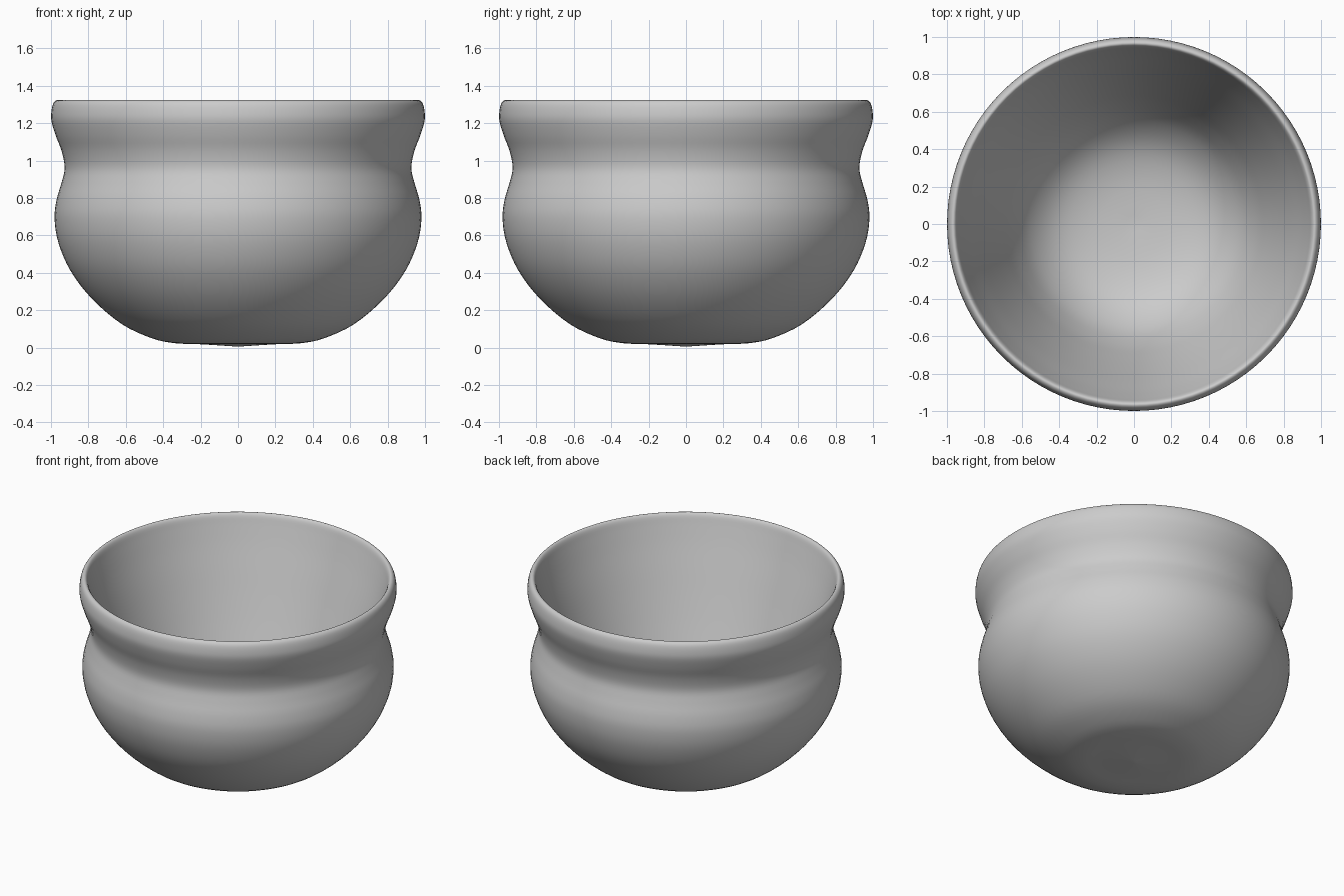
import bpy
from mathutils import Vector
from math import radians

cube = bpy.data.objects.get("Cube")
if cube:
    bpy.data.objects.remove(cube)

clay = bpy.data.materials.new("plain grey")
clay.use_nodes = True
grey = (0.6, 0.6, 0.6, 1)
clay.diffuse_color = grey
clay.node_tree.nodes["Principled BSDF"].inputs["Base Color"].default_value = grey

# Half section of the bowl: outer wall, rounded rim, inner wall
outer = [(0, 0.005), (0.1, 0.012), (0.22, 0.019), (0.34, 0.024), (0.46, 0.05), (0.62, 0.125),
         (0.78, 0.26), (0.895, 0.41), (0.96, 0.56), (0.981, 0.69), (0.97, 0.79),
         (0.944, 0.88), (0.927, 0.96), (0.943, 1.05), (0.975, 1.135), (0.997, 1.21),
         (0.998, 1.26)]
rim = [(0.988, 1.305), (0.968, 1.323), (0.95, 1.308)]
inner = [(0.932, 1.25), (0.895, 1.13), (0.845, 0.98), (0.785, 0.8), (0.715, 0.6),
         (0.645, 0.42), (0.555, 0.26), (0.42, 0.14), (0.24, 0.08), (0, 0.06)]


def smooth_path(points, steps=4):
    """Catmull-Rom curve through the points."""
    p = [Vector((r, 0, z)) for r, z in points]
    p = [p[0]] + p + [p[-1]]
    path = []
    for a, b, c, d in zip(p, p[1:], p[2:], p[3:]):
        for i in range(steps):
            t = i / steps
            path.append(b + (c - a) * t / 2 + (2 * a - 5 * b + 4 * c - d) * t**2 / 2
                        + (3 * b - a - 3 * c + d) * t**3 / 2)
    return path + [p[-1]]


# Turn the section round the z axis
path = smooth_path(outer + rim + inner)
mesh = bpy.data.meshes.new("bowl")
mesh.from_pydata(path, [(i, i + 1) for i in range(len(path) - 1)], [])
mesh.materials.append(clay)
bowl = bpy.data.objects.new("bowl", mesh)
bpy.context.collection.objects.link(bowl)
lathe = bowl.modifiers.new("lathe", 'SCREW')
lathe.angle = radians(360)
lathe.steps = lathe.render_steps = 96
lathe.use_merge_vertices = True
lathe.merge_threshold = 0.0005
lathe.use_normal_calculate = True
lathe.use_smooth_shade = True
bpy.context.view_layer.objects.active = bowl
bowl.select_set(True)
bpy.ops.object.modifier_apply(modifier=lathe.name)
bpy.ops.object.shade_smooth()
